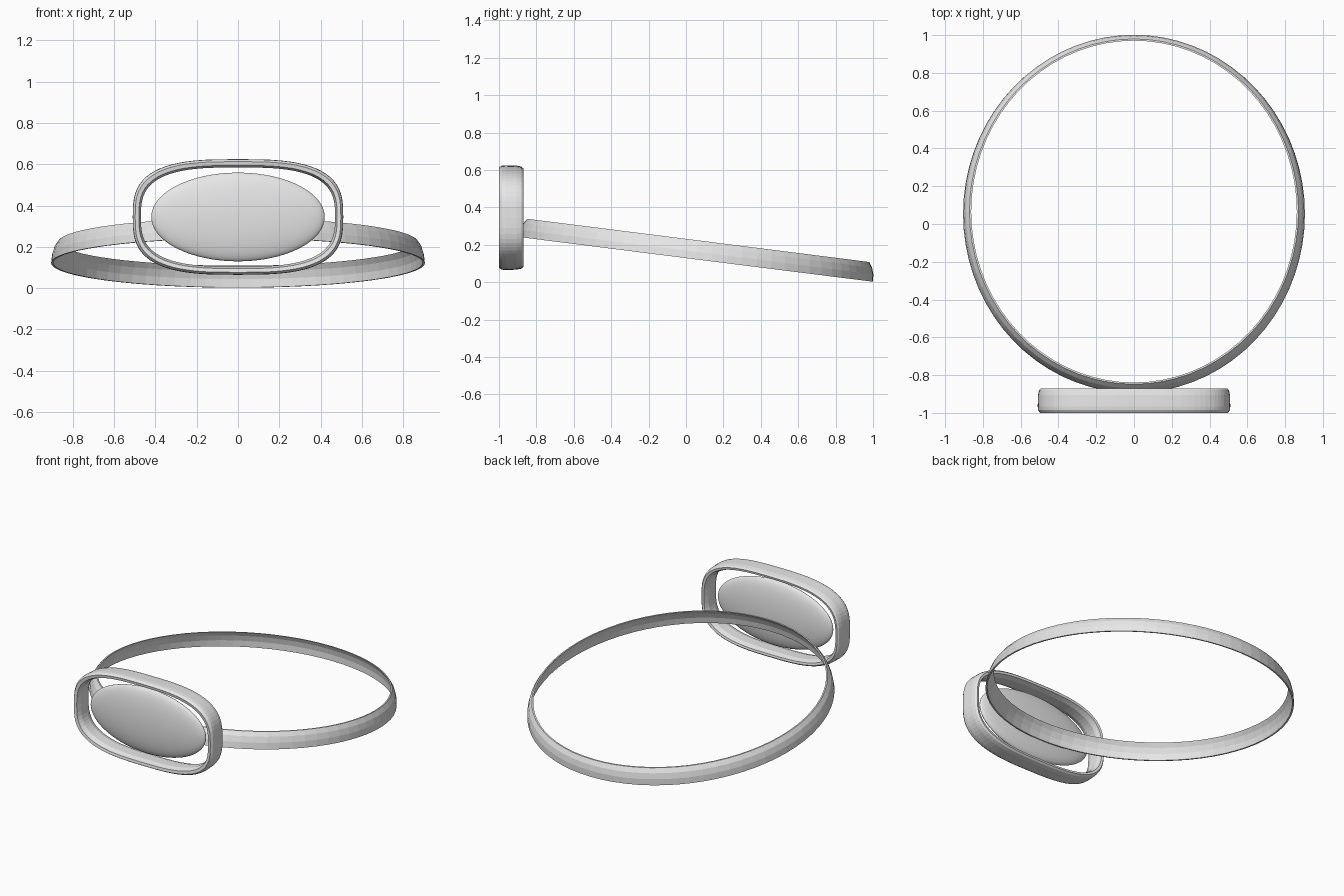
import bpy, bmesh, math
from mathutils import Matrix

if "Cube" in bpy.data.objects:
    bpy.data.objects.remove(bpy.data.objects["Cube"])

grey = bpy.data.materials.new("light grey")
grey.diffuse_color = (0.8, 0.8, 0.8, 1)
grey.use_nodes = True
grey.node_tree.nodes["Principled BSDF"].inputs["Base Color"].default_value = grey.diffuse_color


def finish(name, bm):
    bmesh.ops.recalc_face_normals(bm, faces=bm.faces)
    mesh = bpy.data.meshes.new(name)
    bm.to_mesh(mesh)
    bm.free()
    mesh.materials.append(grey)
    obj = bpy.data.objects.new(name, mesh)
    bpy.context.collection.objects.link(obj)
    return obj


def swept_ring(name, a, b, power, profile, segments, matrix):
    """Sweep a closed (offset, height) profile round a superellipse."""
    bm = bmesh.new()
    rings = []
    for i in range(segments):
        t = 2 * math.pi * i / segments
        c, s = math.cos(t), math.sin(t)
        u = math.copysign(abs(c) ** (2 / power), c)
        v = math.copysign(abs(s) ** (2 / power), s)
        rings.append([bm.verts.new(((a + o) * u, (b + o) * v, h)) for o, h in profile])
    n = len(profile)
    for i in range(segments):
        p, q = rings[i], rings[(i + 1) % segments]
        for j in range(n):
            k = (j + 1) % n
            bm.faces.new((p[j], q[j], q[k], p[k]))
    bm.transform(matrix)
    return finish(name, bm)


# Tilted head band, flaring slightly towards its lower edge
band_profile = [(0, 0), (-0.004, 0.04), (-0.015, 0.075), (-0.034, 0.102),
                (-0.043, 0.102), (-0.026, 0.075), (-0.014, 0.04), (-0.010, 0)]
swept_ring("head_band", 0.905, 0.955, 2, band_profile, 72,
           Matrix.Translation((0, 0.053, 0.122)) @ Matrix.Rotation(math.radians(-7.2), 4, 'X'))

# Rounded rectangular frame at the front
frame_profile = [(-0.012, -0.065), (-0.002, -0.05), (0, -0.03), (-0.002, 0.03),
                 (-0.007, 0.055), (-0.016, 0.065), (-0.03, 0.062),
                 (-0.04, 0.03), (-0.04, -0.03), (-0.03, -0.062)]
swept_ring("front_frame", 0.51, 0.28, 3, frame_profile, 72,
           Matrix.Translation((0, -0.935, 0.345)) @ Matrix.Rotation(math.radians(-90), 4, 'X'))

# Flat oval lens inside the frame
bm = bmesh.new()
bmesh.ops.create_uvsphere(bm, u_segments=64, v_segments=32, radius=1)
bm.transform(Matrix.Translation((0, -0.935, 0.345)) @ Matrix.Diagonal((0.42, 0.05, 0.215, 1)))
lens = finish("oval_lens", bm)
lens.data.shade_smooth()
